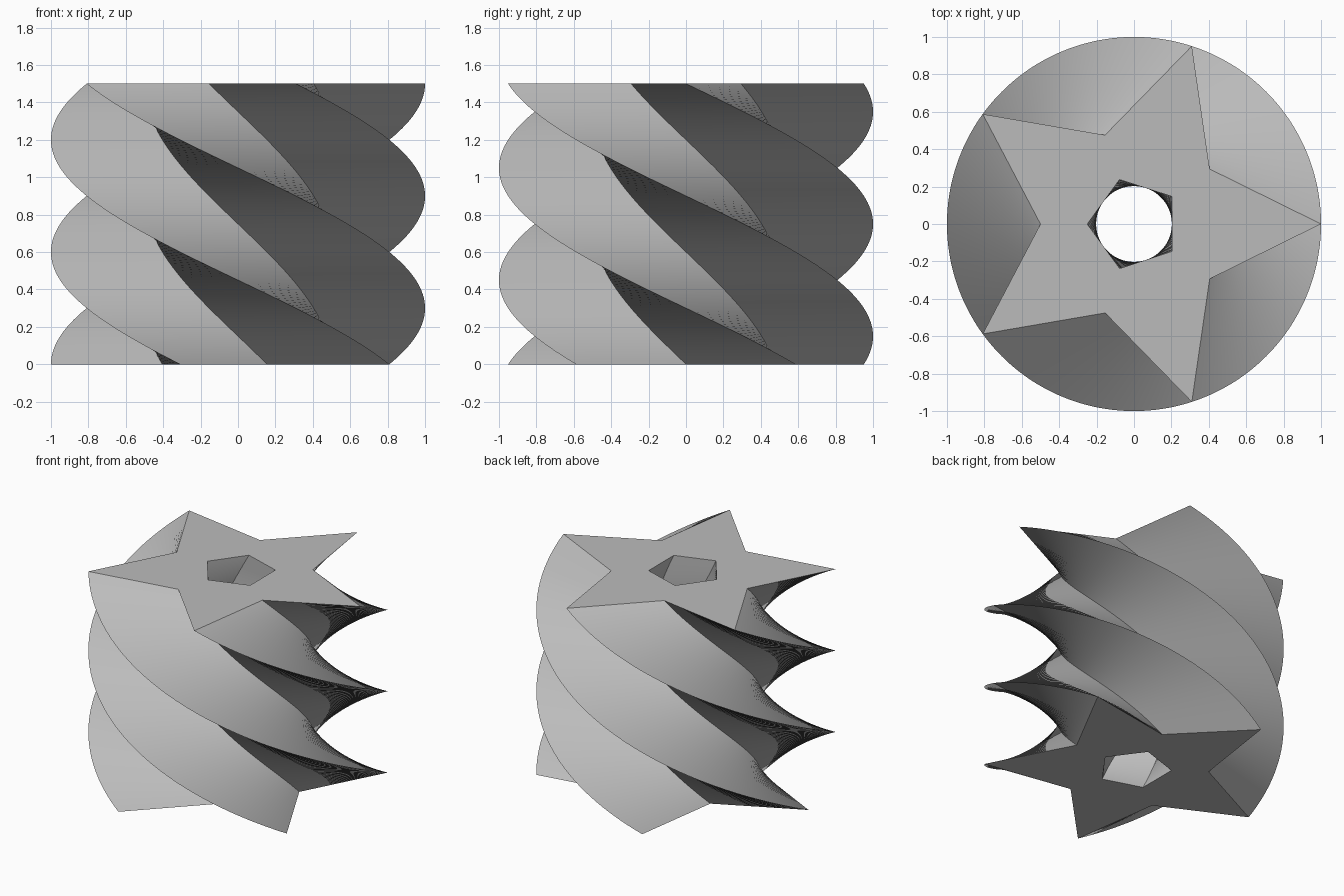
import bpy
import bmesh
from math import cos, sin, pi, radians

cube = bpy.data.objects.get("Cube")
if cube:
    bpy.data.objects.remove(cube, do_unlink=True)

HEIGHT = 1.5
TWIST = radians(180)
SLICES = 120
POINTS = 5
TIP, VALLEY, BORE = 1.0, 0.5, 0.25

# Single grey material
grey = bpy.data.materials.new("plain grey")
grey.use_nodes = True
colour = (0.5, 0.5, 0.5, 1)
grey.diffuse_color = colour
grey.node_tree.nodes["Principled BSDF"].inputs["Base Color"].default_value = colour

bm = bmesh.new()


def ring(radii, start, z):
    """Closed ring of vertices, cycling through the given radii."""
    n = POINTS * len(radii)
    verts = []
    for i in range(n):
        a = start + 2 * pi * i / n
        r = radii[i % len(radii)]
        verts.append(bm.verts.new((r * cos(a), r * sin(a), z)))
    return verts


def skin(lower, upper):
    """Wall of quads between two matching rings."""
    n = len(lower)
    for i in range(n):
        j = (i + 1) % n
        bm.faces.new((lower[i], lower[j], upper[j], upper[i]))


# Star and pentagonal bore, turned together slice by slice
stars, bores = [], []
for s in range(SLICES + 1):
    t = s / SLICES
    turn = TWIST * (1 - t)
    stars.append(ring((TIP, VALLEY), turn, HEIGHT * t))
    bores.append(ring((BORE,), turn + pi / POINTS, HEIGHT * t))

for rings in (stars, bores):
    for lower, upper in zip(rings, rings[1:]):
        skin(lower, upper)

# Flat end caps, one panel per star point
for star, bore in ((stars[0], bores[0]), (stars[-1], bores[-1])):
    for k in range(POINTS):
        tip = 2 * k
        bm.faces.new((bore[k - 1], star[tip - 1], star[tip],
                      star[tip + 1], bore[k]))

bmesh.ops.recalc_face_normals(bm, faces=bm.faces)
mesh = bpy.data.meshes.new("twisted_star_column")
bm.to_mesh(mesh)
bm.free()
mesh.materials.append(grey)

column = bpy.data.objects.new("twisted_star_column", mesh)
bpy.context.collection.objects.link(column)
bpy.ops.object.select_all(action="DESELECT")
column.select_set(True)
bpy.context.view_layer.objects.active = column
bpy.ops.object.shade_smooth_by_angle(angle=radians(30))
